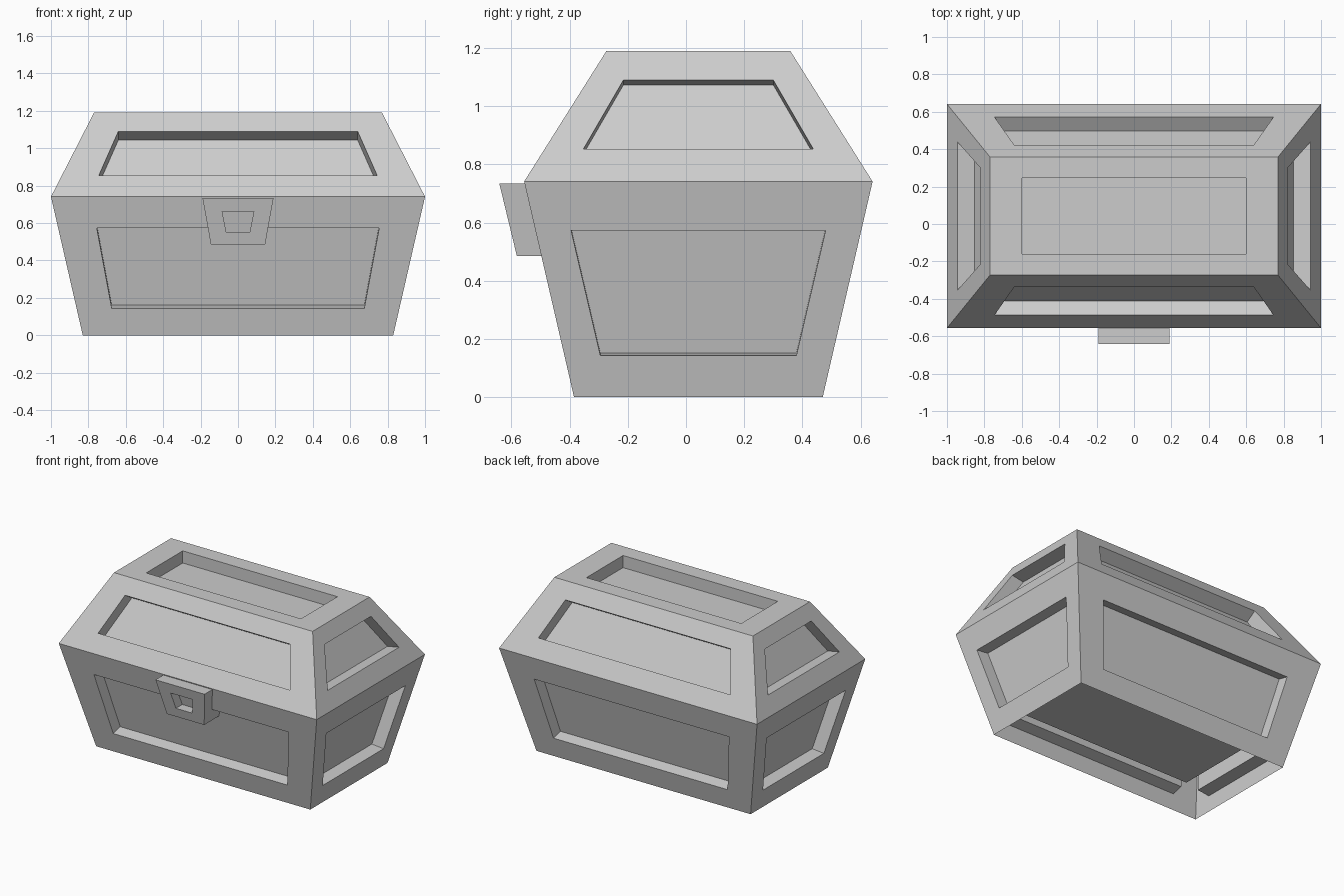
import bpy, bmesh
from mathutils import Vector

cube = bpy.data.objects.get("Cube")
if cube:
    bpy.data.objects.remove(cube, do_unlink=True)

mat = bpy.data.materials.new("plain_grey")
mat.use_nodes = True
GREY = (0.605, 0.605, 0.605, 1)
mat.diffuse_color = GREY
mat.node_tree.nodes["Principled BSDF"].inputs["Base Color"].default_value = GREY

CENTRE_Y = 0.0425
FOOT = (0.0, 0.83, 0.4275)    # height, half width, half depth
RIM = (0.741, 1.0, 0.599)
CROWN = (1.19, 0.77, 0.316)


def finish(bm, name):
    bmesh.ops.remove_doubles(bm, verts=bm.verts, dist=0.0005)
    bmesh.ops.recalc_face_normals(bm, faces=bm.faces)
    mesh = bpy.data.meshes.new(name)
    bm.to_mesh(mesh)
    bm.free()
    mesh.materials.append(mat)
    obj = bpy.data.objects.new(name, mesh)
    bpy.context.scene.collection.objects.link(obj)
    return obj


def quad(bm, *points):
    return bm.faces.new([bm.verts.new(p) for p in points])


def recessed_panel(bm, outer, hole, push):
    """Frame around a hole, straight walls and a sunken floor."""
    floor = [p + push for p in hole]
    for a, b in ((outer, hole), (hole, floor)):
        for i in range(4):
            j = (i + 1) % 4
            quad(bm, a[i], a[j], b[j], b[i])
    quad(bm, *floor)


def sloped_sides(bm, low, high, z0, z1, front_hole, side_hole, front_push, side_push):
    """Four sloping walls between two levels, each with a sunken panel."""
    for along_x, hole_widths, push in ((True, front_hole, front_push),
                                       (False, side_hole, side_push)):
        lat, out = (1, 2) if along_x else (2, 1)
        for sign in (-1, 1):
            def point(width, z):
                t = (z - low[0]) / (high[0] - low[0])
                depth = sign * (low[out] + t * (high[out] - low[out]))
                x, y = (width, depth) if along_x else (depth, width)
                return Vector((x, y + CENTRE_Y, z))

            def ring(w0, za, w1, zb):
                return [point(-w0, za), point(w0, za), point(w1, zb), point(-w1, zb)]
            inward = -sign * push[0]
            shift = Vector((0, inward, push[1]) if along_x else (inward, 0, push[1]))
            recessed_panel(bm, ring(low[lat], low[0], high[lat], high[0]),
                           ring(hole_widths[0], z0, hole_widths[1], z1), shift)


def flat_ring(hx, hy, z):
    return [Vector((sx * hx, sy * hy + CENTRE_Y, z))
            for sx, sy in ((-1, -1), (1, -1), (1, 1), (-1, 1))]


# Flared lower body
bm = bmesh.new()
sloped_sides(bm, FOOT, RIM, 0.143, 0.573, (0.675, 0.755), (0.337, 0.4375),
             (0.078, 0.018), (0.09, 0.009))
finish(bm, "chest_body")

# Tapered lid with a sunken top
bm = bmesh.new()
sloped_sides(bm, RIM, CROWN, 0.853, 1.09, (0.745, 0.64), (0.395, 0.2575),
             (0.075, -0.047), (0.09, -0.017))
recessed_panel(bm, flat_ring(CROWN[1], CROWN[2], CROWN[0]),
               flat_ring(0.6, 0.2025, CROWN[0]), Vector((0, 0, -0.085)))
finish(bm, "chest_lid")

# Raised floor inside the open foot, standing clear of the walls
bm = bmesh.new()
quad(bm, *reversed(flat_ring(0.66, 0.315, 0.155)))
floor = finish(bm, "inner_floor")
if floor.data.polygons[0].normal.z > 0:
    floor.data.flip_normals()

# Lock plate with a sunken keyhole
bm = bmesh.new()


def lock_ring(w0, z0, w1, z1):
    def front_y(z):
        return -0.642 + (0.735 - z) * 0.242
    return [Vector((w, front_y(z), z)) for w, z in
            ((-w0, z0), (w0, z0), (w1, z1), (-w1, z1))]


front = lock_ring(0.145, 0.485, 0.19, 0.735)
back = [p + Vector((0, 0.17, 0)) for p in front]
recessed_panel(bm, front, lock_ring(0.063, 0.552, 0.085, 0.663), Vector((0, 0.07, 0)))
for i in range(4):
    j = (i + 1) % 4
    quad(bm, front[i], front[j], back[j], back[i])
quad(bm, *back)
finish(bm, "lock")
